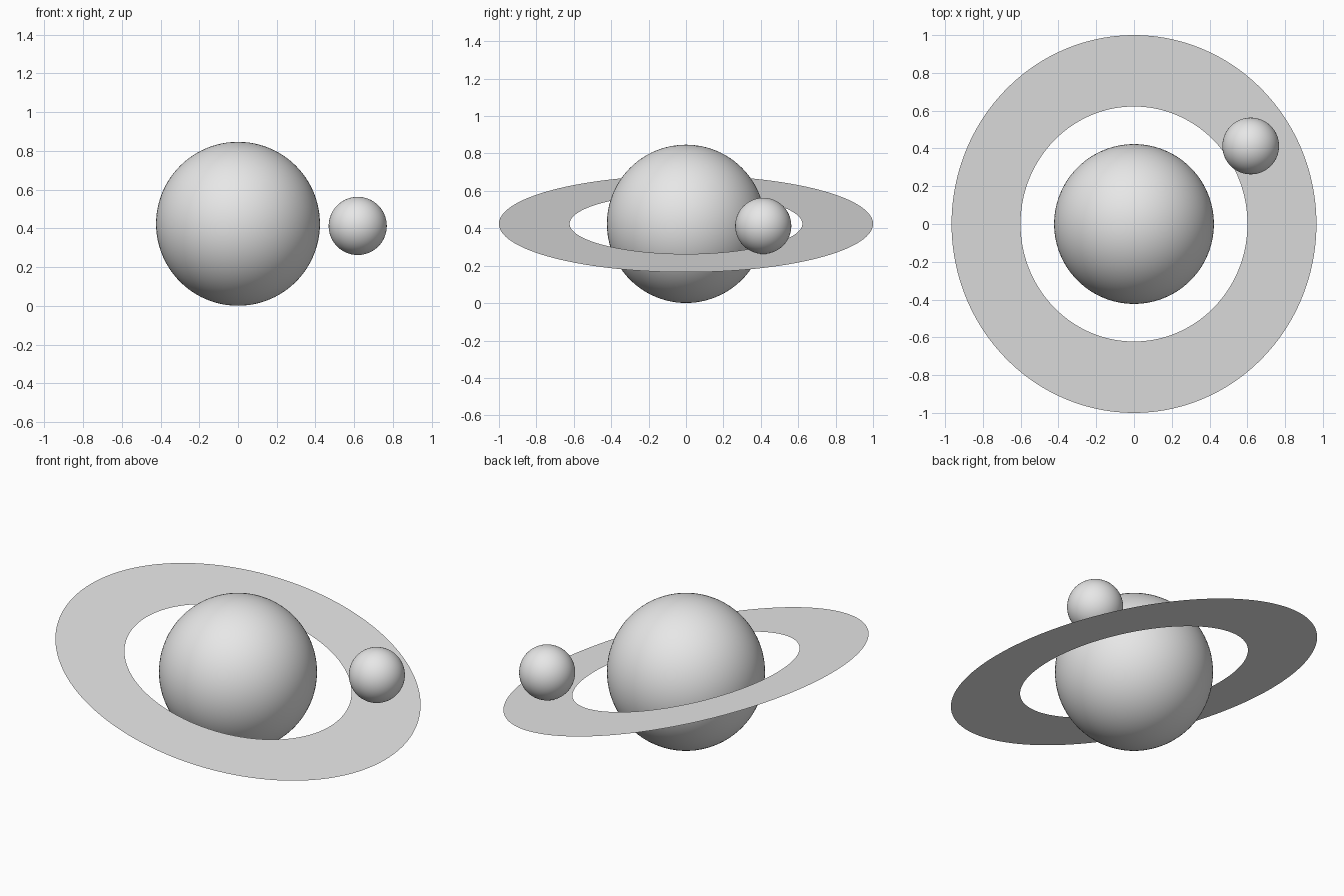
import bpy, bmesh, math

default = bpy.data.objects.get("Cube")
if default:
    bpy.data.objects.remove(default, do_unlink=True)

grey = bpy.data.materials.new("light grey")
grey.use_nodes = True
colour = (0.8, 0.8, 0.8, 1.0)
grey.diffuse_color = colour
grey.node_tree.nodes["Principled BSDF"].inputs["Base Color"].default_value = colour

CENTRE = (0, 0, 0.424)


def add_ball(name, radius, location):
    bpy.ops.mesh.primitive_uv_sphere_add(segments=96, ring_count=48,
                                         radius=radius, location=location)
    ball = bpy.context.object
    ball.name = name
    ball.data.materials.append(grey)
    bpy.ops.object.shade_smooth()
    return ball


def add_ring(name, inner, outer, location, tilt, sides=192):
    """Paper-thin flat annulus, tilted about the y axis."""
    bm = bmesh.new()
    loops = []
    for radius in (inner, outer):
        angles = [math.tau * i / sides for i in range(sides)]
        loops.append([bm.verts.new((radius * math.cos(a), radius * math.sin(a), 0))
                      for a in angles])
    inside, outside = loops
    for i in range(sides):
        j = (i + 1) % sides
        bm.faces.new((inside[i], outside[i], outside[j], inside[j]))
    mesh = bpy.data.meshes.new(name)
    bm.to_mesh(mesh)
    bm.free()
    mesh.materials.append(grey)
    ring = bpy.data.objects.new(name, mesh)
    ring.location = location
    ring.rotation_euler.y = tilt
    bpy.context.collection.objects.link(ring)
    return ring


# Planet, its tilted ring, and the moon resting just above the ring
add_ball("planet", 0.423, CENTRE)
add_ring("planet_ring", 0.622, 1.0, CENTRE, math.radians(15))
add_ball("moon", 0.15, (0.618, 0.413, 0.413))
